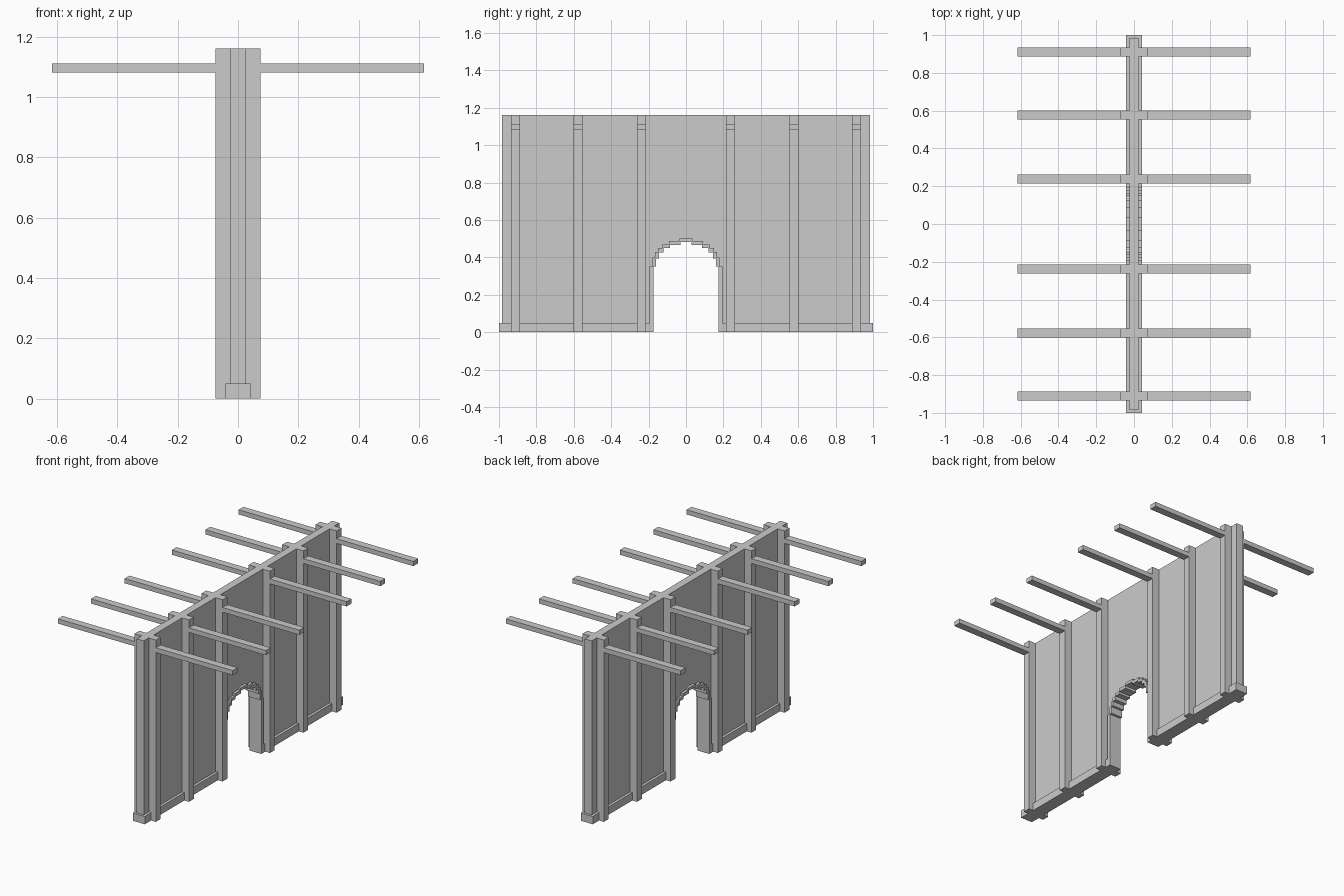
import bpy, bmesh

if "Cube" in bpy.data.objects:
    bpy.data.objects.remove(bpy.data.objects["Cube"])

H = 1.16          # wall height
POSTS = [s * y for y in (0.238, 0.577, 0.911) for s in (-1, 1)]


def finish(name, bm):
    bmesh.ops.recalc_face_normals(bm, faces=bm.faces)
    me = bpy.data.meshes.new(name)
    bm.to_mesh(me)
    bm.free()
    ob = bpy.data.objects.new(name, me)
    bpy.context.collection.objects.link(ob)
    return ob


def box(name, x0, x1, y0, y1, z0, z1):
    bm = bmesh.new()
    bmesh.ops.create_cube(bm, size=1)
    for v in bm.verts:
        v.co.x = x1 if v.co.x > 0 else x0
        v.co.y = y1 if v.co.y > 0 else y0
        v.co.z = z1 if v.co.z > 0 else z0
    return finish(name, bm)


def slab(name, outline, half):
    """Extrude a y/z outline across x."""
    bm = bmesh.new()
    face = bm.faces.new([bm.verts.new((-half, y, z)) for y, z in outline])
    ext = bmesh.ops.extrude_face_region(bm, geom=[face], use_keep_orig=True)
    verts = [g for g in ext["geom"] if isinstance(g, bmesh.types.BMVert)]
    bmesh.ops.translate(bm, verts=verts, vec=(2 * half, 0, 0))
    return finish(name, bm)


def stairs(steps):
    """Stepped arch from the left foot over the top to the right foot."""
    right, z = [], 0
    for y, top in steps:
        right += [(y, z), (y, top)]
        z = top
    return [(-y, z) for y, z in right] + right[::-1]


outer = stairs([(.195, .35), (.18, .40), (.165, .43), (.15, .45),
                (.125, .47), (.09, .487), (.035, .50)])
inner = stairs([(.175, .35), (.16, .395), (.145, .425), (.12, .45),
                (.085, .465), (.03, .482)])

# wall panel with the arched doorway, and the stepped arch trim
slab("wall", [(-.985, 0)] + outer + [(.985, 0), (.985, H), (-.985, H)], 0.025)
slab("arch_trim", outer + inner[::-1], 0.042)

# skirting on either side of the doorway
box("base_front", -.042, .042, -1, -.195, 0, .05)
box("base_back", -.042, .042, .195, 1, 0, .05)

# posts and the cross beams that run through them
for y in POSTS:
    box("post", -.075, .075, y - .024, y + .024, 0, H)
    box("cross_beam", -.617, .617, y - .024, y + .024, 1.08, 1.11)
